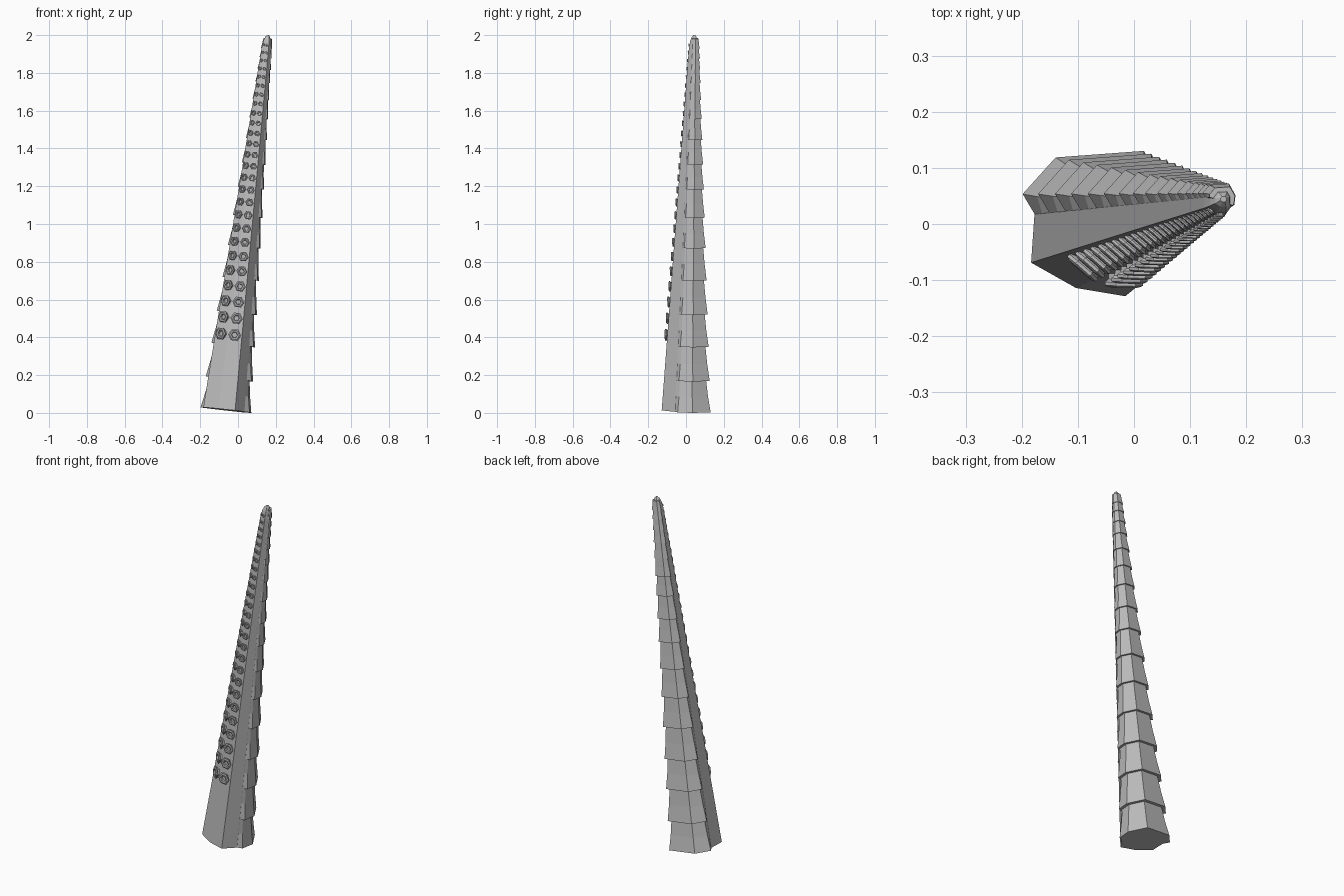
import bpy, bmesh
from math import cos, sin, radians, pi
from mathutils import Vector, Matrix

cube = bpy.data.objects.get("Cube")
if cube:
    bpy.data.objects.remove(cube)

grey = bpy.data.materials.new("plain grey")
grey.use_nodes = True
GREY = (0.5, 0.5, 0.5, 1)
grey.diffuse_color = GREY
grey.node_tree.nodes["Principled BSDF"].inputs["Base Color"].default_value = GREY

# Leaning centre line and the frame square to it
BASE, TIP = Vector((-0.06, 0.0, 0.015)), Vector((0.16, 0.045, 2.0))
AXIS = (TIP - BASE).normalized()
SIDE = Vector((0, 1, 0)).cross(AXIS).normalized()
BACK = AXIS.cross(SIDE)


def centre(z):
    return BASE.lerp(TIP, (z - BASE.z) / (TIP.z - BASE.z))


def taper(z):
    return 1 - 0.405 * z


def point(z, angle, radius):
    a = radians(angle)
    return centre(z) + (SIDE * cos(a) + BACK * sin(a)) * radius


def section(z, outline, scale=1.0):
    return [point(z, a, r * scale * taper(z)) for a, r in outline]


def loft(bm, rings):
    """Join rings of points with side faces and close both ends."""
    loops = [[bm.verts.new(p) for p in ring] for ring in rings]
    n = len(loops[0])
    for low, high in zip(loops, loops[1:]):
        for i in range(n):
            j = (i + 1) % n
            bm.faces.new((low[i], low[j], high[j], high[i]))
    bm.faces.new(loops[0][::-1])
    bm.faces.new(loops[-1])


def finish(bm, name):
    bmesh.ops.recalc_face_normals(bm, faces=bm.faces)
    mesh = bpy.data.meshes.new(name)
    bm.to_mesh(mesh)
    bm.free()
    mesh.materials.append(grey)
    obj = bpy.data.objects.new(name, mesh)
    bpy.context.collection.objects.link(obj)


# Tapering core with a rounded tip: (angle, radius) outline
CORE = [(15, .10), (59, .11), (124, .11), (172, .12),
        (209, .143), (249, .123), (289, .137), (328, .112)]
bm = bmesh.new()
loft(bm, [section(z, CORE, s) for z, s in
          ((BASE.z, 1), (1.0, 1), (1.93, 1), (1.97, .85), (1.99, .6), (2.0, .25))])
finish(bm, "tentacle_core")

# Overlapping flared plates down the back
FLARE = [(-20, .13), (15, .137), (59, .153), (124, .144), (159, .15)]
ENDS = [(172, .119), (328, .111)]
RIMS = [BASE.z, .18, .36, .53, .71, .88, 1.04, 1.19, 1.32, 1.45,
        1.56, 1.66, 1.75, 1.82, 1.88, 1.93, 1.98]
for n, (low, high) in enumerate(zip(RIMS, RIMS[1:])):
    bm = bmesh.new()
    rings = []
    for t, scale in ((0, 1), (.5, .91), (1.05, .84)):
        z = low + (high - low) * t
        rings.append(section(z, [(a, r * scale) for a, r in FLARE] + ENDS))
    loft(bm, rings)
    finish(bm, f"back_plate_{n + 1}")

# Two columns of six-sided cups: (radius, height) profile of one cup
CUP = [(.8, -.25), (.82, .1), (1, .25), (1, .42), (.78, .52), (.5, .46), (.42, .15)]
for name, facing in (("right", 229), ("left", 269)):
    bm = bmesh.new()
    z = 0.41
    while z < 1.95:
        size = 0.041 * taper(z)
        out = (point(z, facing, 1) - centre(z)).normalized()
        up = (AXIS + out * 0.06).normalized()
        across = up.cross(out).normalized()
        origin = point(z, facing, 0.125 * taper(z))
        rings = []
        for r, h in CUP:
            rings.append([origin + out * h * size + (across * cos(k * pi / 3)
                          + up * sin(k * pi / 3)) * r * size for k in range(6)])
        loft(bm, rings)
        z += 0.022 + 0.08 * taper(z)
    finish(bm, f"{name}_suckers")
